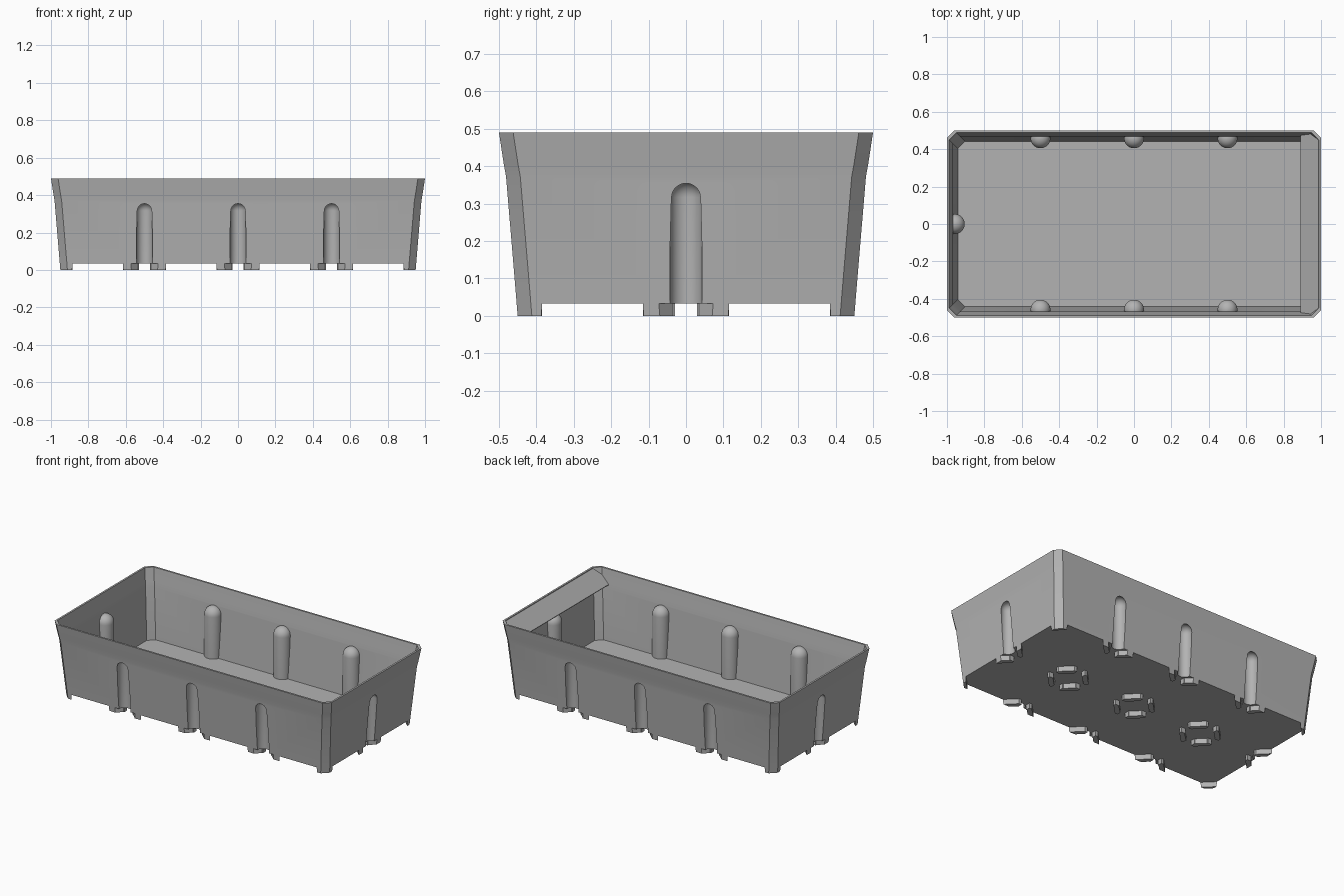
import bpy, bmesh, math
from mathutils import Vector

if "Cube" in bpy.data.objects:
    bpy.data.objects.remove(bpy.data.objects["Cube"], do_unlink=True)

grey = bpy.data.materials.new("grey plastic")
grey.use_nodes = True
COLOUR = (0.45, 0.45, 0.45, 1)
grey.diffuse_color = COLOUR
grey.node_tree.nodes["Principled BSDF"].inputs["Base Color"].default_value = COLOUR


def finish(bm, name):
    bmesh.ops.recalc_face_normals(bm, faces=bm.faces)
    mesh = bpy.data.meshes.new(name)
    bm.to_mesh(mesh)
    bm.free()
    mesh.materials.append(grey)
    obj = bpy.data.objects.new(name, mesh)
    bpy.context.collection.objects.link(obj)
    return obj


def loft(bm, rings):
    """Closed solid through a stack of equal-length rings."""
    rows = [[bm.verts.new(p) for p in ring] for ring in rings]
    for a, b in zip(rows, rows[1:]):
        for i in range(len(a)):
            j = (i + 1) % len(a)
            bm.faces.new((a[i], a[j], b[j], b[i]))
    bm.faces.new(rows[0][::-1])
    bm.faces.new(rows[-1])


def tray_ring(y, z, chamfer=0.038):
    """Rectangle with cut corners, twice as long as deep."""
    x = y + 0.5
    quarter = [(x, y - chamfer), (x - chamfer, y)]
    pts = quarter + [(-a, b) for a, b in quarter[::-1]]
    pts += [(-a, -b) for a, b in pts]
    return [(a, b, z) for a, b in pts]


def tray_solid(name, profile):
    bm = bmesh.new()
    loft(bm, [tray_ring(y, z) for y, z in profile])
    return finish(bm, name)


def round_columns(name, radius, bottom):
    """Domed columns along both long sides and both ends."""
    spots = [(x, s * 0.458) for x in (-0.5, 0, 0.5) for s in (-1, 1)]
    spots += [(-0.958, 0), (0.958, 0)]
    sections = [(radius, bottom)]
    for k in range(8):
        t = k / 8 * math.pi / 2
        sections.append((radius * math.cos(t), 0.317 + radius * math.sin(t)))
    sections.append((radius * 0.02, 0.317 + radius))
    bm = bmesh.new()
    for cx, cy in spots:
        loft(bm, [[(cx + r * math.cos(i * math.tau / 32),
                    cy + r * math.sin(i * math.tau / 32), z)
                   for i in range(32)] for r, z in sections])
    return finish(bm, name)


def boolean(obj, cutter, operation):
    mod = obj.modifiers.new(operation, "BOOLEAN")
    mod.object, mod.operation, mod.solver = cutter, operation, "EXACT"
    cutter.hide_render = True
    bpy.context.view_layer.update()
    graph = bpy.context.evaluated_depsgraph_get()
    mesh = bpy.data.meshes.new_from_object(obj.evaluated_get(graph))
    obj.modifiers.clear()
    obj.data = mesh


# Tray shell: flared outside, hollow inside, grooves pressed into the walls
upper = [(0.481, 0.372), (0.487, 0.405), (0.5, 0.49)]
body = tray_solid("tray_body", [(0.4527, 0.033)] + upper)
cavity = tray_solid("cavity_cutter", [(0.442, 0.045), (0.469, 0.37),
                                      (0.475, 0.405), (0.488, 0.49), (0.490, 0.505)])
bulges = round_columns("bulge_cutter", 0.053, -0.05)
grooves = round_columns("groove_cutter", 0.043, -0.06)
boolean(cavity, bulges, "DIFFERENCE")
boolean(body, cavity, "DIFFERENCE")
boolean(body, grooves, "DIFFERENCE")

# Feet: octagonal rings split in four, trimmed by the outer wall
half_pad = [(0.03, 0.085), (0.03, 0.115), (0.048, 0.115)]
pad = half_pad + [(b, a) for a, b in half_pad[::-1]] + [(0.085, 0.035), (0.035, 0.085)]
bm = bmesh.new()
for i in range(-2, 3):
    for j in (-1, 0, 1):
        for sx in (-1, 1):
            for sy in (-1, 1):
                if i * sx == 2 or j * sy == 1:
                    continue
                loft(bm, [[(i / 2 + sx * a, j / 2 + sy * b, z) for a, b in pad]
                          for z in (0, 0.038)])
feet = finish(bm, "feet")
envelope = tray_solid("outer_envelope", [(0.45, 0)] + upper)
boolean(feet, envelope, "INTERSECT")

# Sloping lip inside one end
bm = bmesh.new()
edge = [(0.99, 0.455), (0.965, 0.483), (0.89, 0.475)]
outline = edge + [(x, -y) for x, y in edge[::-1]]
loft(bm, [[(x, y, 0.488 - (0.99 - x) * 0.9 - drop) for x, y in outline]
          for drop in (0, 0.004)])
lip = finish(bm, "end_lip")

for helper in (cavity, bulges, grooves, envelope):
    bpy.data.objects.remove(helper, do_unlink=True)

# Smooth rounded surfaces, crisp edges
bpy.ops.object.select_all(action="DESELECT")
body.select_set(True)
bpy.context.view_layer.objects.active = body
bpy.ops.object.shade_smooth_by_angle(angle=math.radians(25))
